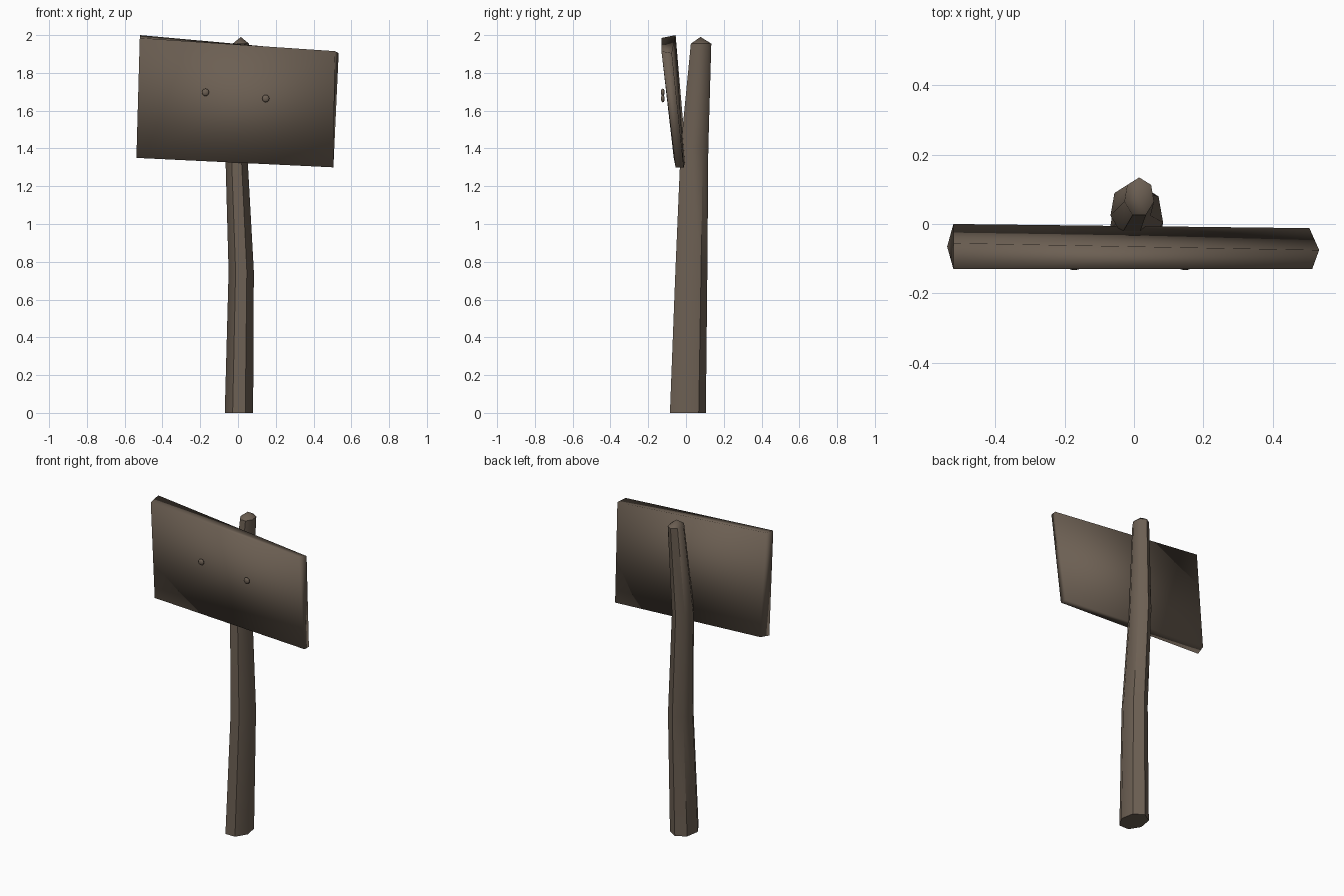
import bpy, bmesh, math

if "Cube" in bpy.data.objects:
    bpy.data.objects.remove(bpy.data.objects["Cube"])

wood = bpy.data.materials.new("weathered_wood")
wood.diffuse_color = (0.15, 0.115, 0.086, 1)
wood.use_nodes = True
wood.node_tree.nodes["Principled BSDF"].inputs["Base Color"].default_value = wood.diffuse_color


def make_object(name, bm, smooth_angle):
    bmesh.ops.recalc_face_normals(bm, faces=bm.faces[:])
    mesh = bpy.data.meshes.new(name)
    bm.to_mesh(mesh)
    bm.free()
    mesh.materials.append(wood)
    obj = bpy.data.objects.new(name, mesh)
    bpy.context.collection.objects.link(obj)
    bpy.ops.object.select_all(action='DESELECT')
    obj.select_set(True)
    bpy.context.view_layer.objects.active = obj
    if smooth_angle is None:
        bpy.ops.object.shade_smooth()
    else:
        bpy.ops.object.shade_smooth_by_angle(angle=math.radians(smooth_angle))
    return obj


# Crooked seven-sided post: centre x, centre y, height, radius
SIDES = 7
sections = [(0.005, 0.005, 0.0, 0.100),
            (0.017, 0.024, 0.75, 0.089),
            (-0.010, 0.041, 1.40, 0.077),
            (0.015, 0.077, 1.955, 0.057)]
bm = bmesh.new()
rings = []
for cx, cy, z, r in sections:
    ring = []
    for i in range(SIDES):
        a = 2 * math.pi * i / SIDES
        ring.append(bm.verts.new((cx + 0.77 * r * math.sin(a), cy + r * math.cos(a), z)))
    rings.append(ring)
for low, high in zip(rings, rings[1:]):
    for i in range(SIDES):
        j = (i + 1) % SIDES
        bm.faces.new((low[i], low[j], high[j], high[i]))
bm.faces.new(rings[0])
# Blunt pointed top of the post
tip = bm.verts.new((0.015, 0.077, 1.99))
for i in range(SIDES):
    bm.faces.new((rings[-1][i], rings[-1][(i + 1) % SIDES], tip))
make_object("post", bm, 48)

# Hand-cut plank, leaning forward and sloping to the right
left_end = [(-0.52, -0.13, 1.985), (-0.52, -0.055, 2.0),
            (-0.52, 0.0, 1.36), (-0.538, -0.065, 1.35)]
right_end = [(0.513, -0.13, 1.915), (0.533, -0.075, 1.905),
             (0.505, -0.012, 1.30), (0.505, -0.055, 1.30)]
bm = bmesh.new()
a = [bm.verts.new(p) for p in left_end]
b = [bm.verts.new(p) for p in right_end]
bm.faces.new(a)
bm.faces.new(b)
for i in range(4):
    j = (i + 1) % 4
    bm.faces.new((a[i], a[j], b[j], b[i]))
make_object("sign_board", bm, None)

# Flattened nail heads
for side, x, z in (("left", -0.172, 1.697), ("right", 0.147, 1.664)):
    bm = bmesh.new()
    bmesh.ops.create_uvsphere(bm, u_segments=10, v_segments=6, radius=0.02)
    for v in bm.verts:
        v.co = (v.co.x + x, v.co.y * 0.5 - 0.123, v.co.z + z)
    make_object("nail_" + side, bm, None)
